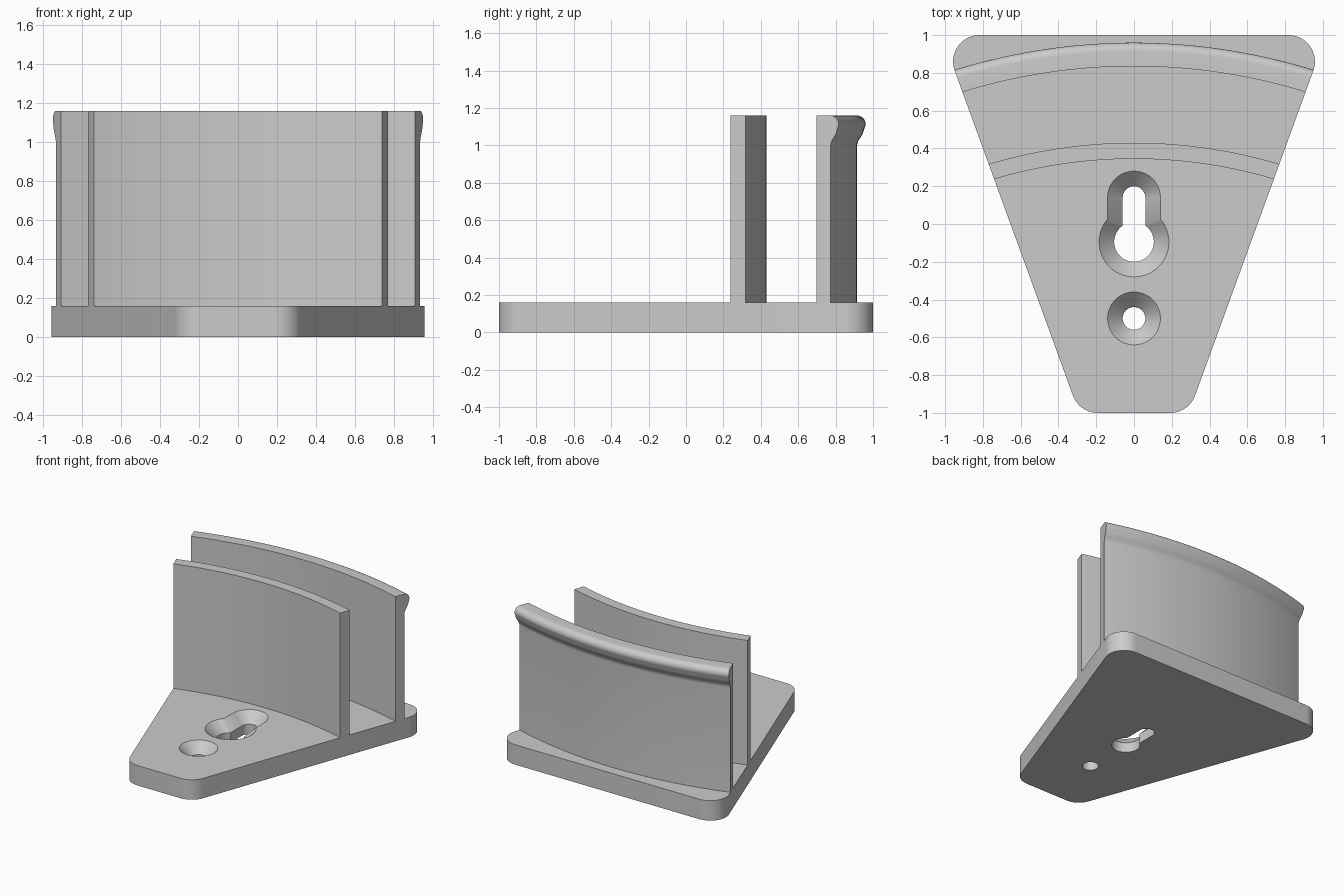
import bpy
import bmesh
from math import sin, cos, tan, pi, sqrt, asin, radians

cube = bpy.data.objects.get("Cube")
if cube:
    bpy.data.objects.remove(cube, do_unlink=True)

grey = bpy.data.materials.new("light grey")
grey.use_nodes = True
colour = (0.6, 0.6, 0.6, 1)
grey.diffuse_color = colour
grey.node_tree.nodes["Principled BSDF"].inputs["Base Color"].default_value = colour

THICK, TOP = 0.16, 1.16      # plate thickness, wall top
SLOPE = tan(radians(20))     # taper of the plate sides
HALF_FRONT = 0.29            # half width of the sharp front edge
ARC_Y = -2.25                # shared centre of the curved walls


def arc(cx, cy, r, a0, a1, n):
    return [(cx + r * cos(a0 + (a1 - a0) * i / n),
             cy + r * sin(a0 + (a1 - a0) * i / n)) for i in range(n + 1)]


def finish(name, bm):
    bmesh.ops.recalc_face_normals(bm, faces=bm.faces)
    mesh = bpy.data.meshes.new(name)
    bm.to_mesh(mesh)
    bm.free()
    mesh.materials.append(grey)
    obj = bpy.data.objects.new(name, mesh)
    bpy.context.collection.objects.link(obj)
    bpy.ops.object.select_all(action="DESELECT")
    obj.select_set(True)
    bpy.context.view_layer.objects.active = obj
    bpy.ops.object.shade_smooth_by_angle(angle=radians(30))
    return obj


def bridge(bm, a, b, closed=True):
    n = len(a)
    for i in range(n if closed else n - 1):
        j = (i + 1) % n
        bm.faces.new((a[i], a[j], b[j], b[i]))


# Outlines of the plate and its two screw openings
def plate_outline():
    r, t = 0.14, radians(20)
    leg_back = r / tan(radians(35))
    leg_front = r / tan(radians(55))
    bx = HALF_FRONT + 2 * SLOPE - leg_back
    fx = HALF_FRONT - leg_front
    right = arc(fx, -1 + r, r, -pi / 2, -t, 12) + arc(bx, 1 - r, r, -t, pi / 2, 16)
    return right + [(-x, y) for x, y in reversed(right)]


def screw_outline(grow):
    return arc(0, -0.5, 0.06 + grow, 0, 2 * pi, 48)[:-1]


def keyhole_outline(grow):
    big, small, cy = 0.105 + grow, 0.06 + grow, -0.095
    a = pi / 2 - asin(small / big)
    head = arc(0, cy, big, pi - a, 2 * pi + a, 40)
    return head + arc(0, 0.14, small, 0, pi, 24)


# Base plate with countersunk screw hole and keyhole
bm = bmesh.new()
bottom_loops, top_loops = [], []


def add_side(levels):
    rings = [[bm.verts.new((x, y, z)) for x, y in pts] for pts, z in levels]
    for lower, upper in zip(rings, rings[1:]):
        bridge(bm, lower, upper)
    bottom_loops.append(rings[0])
    top_loops.append(rings[-1])


add_side([(plate_outline(), 0), (plate_outline(), THICK)])
for outline in (screw_outline, keyhole_outline):
    add_side([(outline(0), 0), (outline(0), THICK / 2), (outline(0.08), THICK)])
for loops, up in ((bottom_loops, -1), (top_loops, 1)):
    edges = [bm.edges.get((ring[i - 1], ring[i]))
             for ring in loops for i in range(len(ring))]
    bmesh.ops.triangle_fill(bm, use_beauty=True, edges=edges, normal=(0, 0, up))
finish("base_plate", bm)


# Curved walls: a radial profile swept between the tapered plate sides
def end_angle(r):
    # Where the circle meets the side line x = k + SLOPE * (y - ARC_Y)
    k = HALF_FRONT + SLOPE * (ARC_Y + 1)
    q = 1 + SLOPE ** 2
    x = (k + SLOPE * sqrt(q * r * r - k * k)) / q
    return asin(x / r)


def curved_wall(name, profile, steps=48):
    bm = bmesh.new()
    sections = []
    for i in range(steps + 1):
        ring = []
        for r, z in profile:
            a = end_angle(r) * (2 * i / steps - 1)
            ring.append(bm.verts.new((r * sin(a), ARC_Y + r * cos(a), z)))
        sections.append(ring)
    for a, b in zip(sections, sections[1:]):
        bridge(bm, a, b)
    bm.faces.new(sections[0])
    bm.faces.new(sections[-1])
    return finish(name, bm)


curved_wall("front_wall", [(2.595, THICK), (2.68, THICK), (2.68, TOP), (2.595, TOP)])

# Back wall with a rolled lip: concave flare, then a round bead
WALL_R = 3.165
flare = [(WALL_R + 0.0175 * (1 - cos(pi * i / 8)), 1.0 + 0.085 * i / 8) for i in range(8)]
bead = arc(WALL_R, 1.115, 0.045, -0.5, pi / 2, 10)
curved_wall("back_wall_with_lip",
            [(3.085, THICK), (WALL_R, THICK)] + flare + bead + [(3.085, TOP)])
